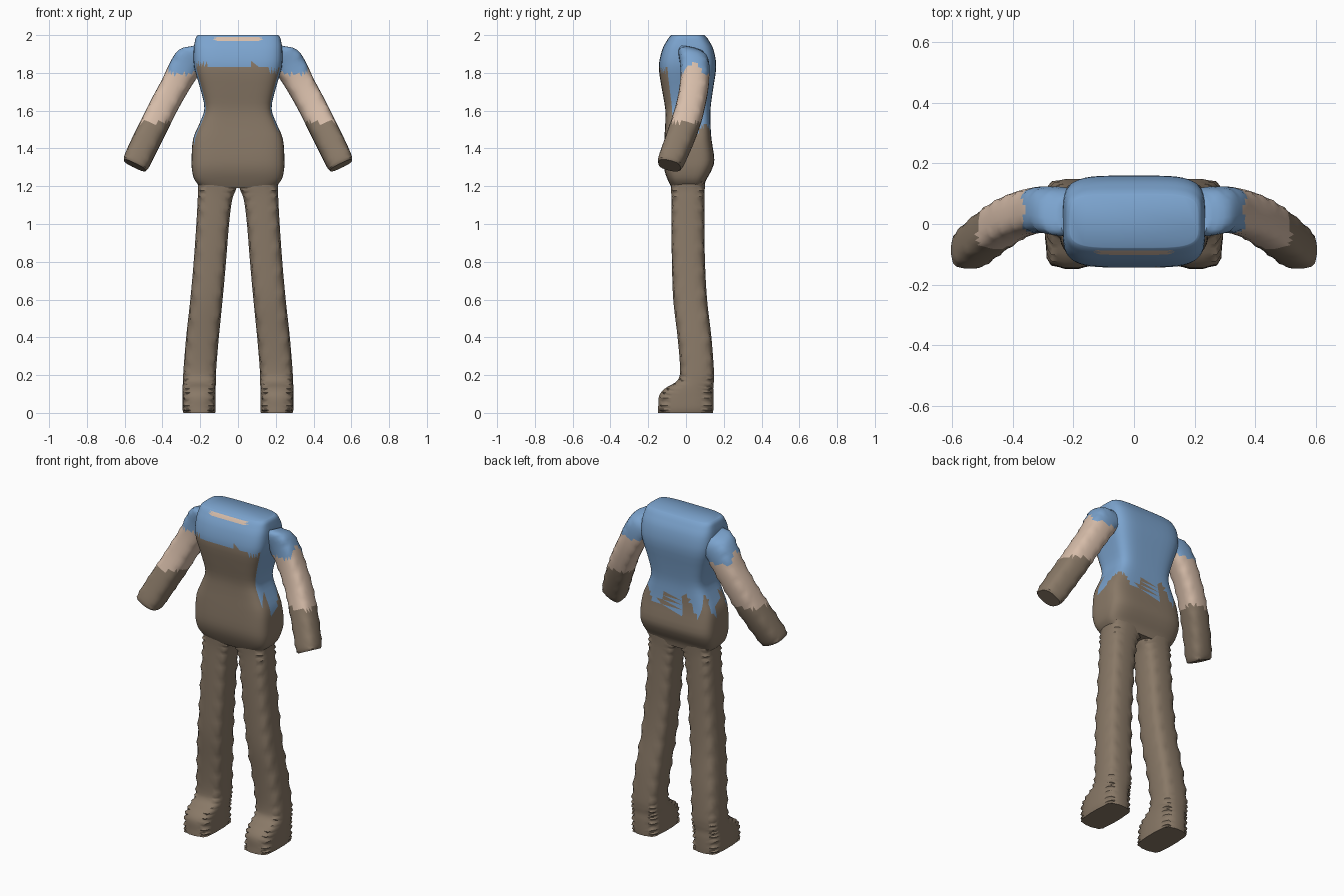
import bpy, bmesh, math
from mathutils import Vector

cube = bpy.data.objects.get("Cube")
if cube:
    bpy.data.objects.remove(cube)


def material(name, rgb):
    m = bpy.data.materials.new(name)
    m.use_nodes = True
    m.diffuse_color = (*rgb, 1)
    m.node_tree.nodes["Principled BSDF"].inputs["Base Color"].default_value = (*rgb, 1)
    return m


BROWN, BLUE, SKIN = range(3)
MATS = [material("brown cloth", (0.25, 0.19, 0.135)),
        material("blue shirt", (0.20, 0.37, 0.62)),
        material("skin", (0.68, 0.51, 0.40))]


def resample(keys, steps):
    """Smooth sections running through the key sections."""
    out = []
    for i in range(len(keys) - 1):
        a, b = keys[max(i - 1, 0)], keys[i]
        c, d = keys[i + 1], keys[min(i + 2, len(keys) - 1)]
        for s in range(steps):
            t = s / steps
            out.append([q + 0.5 * t * (r - p + t * (2 * p - 5 * q + 4 * r - w
                        + t * (3 * (q - r) + w - p)))
                        for p, q, r, w in zip(a, b, c, d)])
    return out + [keys[-1]]


def loft(name, keys, steps, sides, power, rule, u=(1, 0, 0), v=(0, 1, 0),
         spike=0, mirror=False):
    """Skin rounded-box sections given as x, y, z, half width, half depth."""
    u, v = Vector(u), Vector(v)
    bm = bmesh.new()
    rings = []
    for k, (x, y, z, hx, hy) in enumerate(resample(keys, steps)):
        ring = []
        for i in range(sides):
            a = math.tau * (i + 0.5) / sides
            c, s = math.cos(a), math.sin(a)
            px = math.copysign(abs(c) ** (2 / power), c)
            py = math.copysign(abs(s) ** (2 / power), s)
            # pinched corners on every third ring
            grow = 1 + spike * (k % 3 == 0 and abs(abs(c) - abs(s)) < 0.3)
            ring.append(bm.verts.new(Vector((x, y, z)) + (u * px * hx + v * py * hy) * grow))
        rings.append(ring)
    for lo, hi in zip(rings, rings[1:]):
        for i in range(sides):
            j = (i + 1) % sides
            bm.faces.new((lo[i], lo[j], hi[j], hi[i]))
    bm.faces.new(rings[0])
    bm.faces.new(rings[-1])
    bmesh.ops.recalc_face_normals(bm, faces=bm.faces)
    bmesh.ops.triangulate(bm, faces=[f for f in bm.faces if len(f.verts) == 4])
    bm.normal_update()
    for f in bm.faces:
        f.material_index = rule(f.calc_center_median(), f.normal)
    mesh = bpy.data.meshes.new(name)
    bm.to_mesh(mesh)
    bm.free()
    for m in MATS:
        mesh.materials.append(m)
    names = [("left_" + name, 1), ("right_" + name, -1)] if mirror else [(name, 1)]
    for label, side in names:
        data = mesh if side > 0 else mesh.copy()
        if side < 0:
            for vert in data.vertices:
                vert.co.x *= -1
            data.flip_normals()
        ob = bpy.data.objects.new(label, data)
        bpy.context.collection.objects.link(ob)
        bpy.ops.object.select_all(action="DESELECT")
        ob.select_set(True)
        bpy.context.view_layer.objects.active = ob
        bpy.ops.object.shade_smooth_by_angle(angle=math.radians(50))


# Colour rules: ragged hems and a bib front
def torso_colour(c, n):
    if n.y < -0.5:
        if 1.967 < c.z < 1.99 and abs(c.x) < 0.12:
            return SKIN
        return BLUE if c.z > 1.83 + 0.015 * math.sin(25 * c.x) else BROWN
    hem = 1.49 + 0.06 * math.sin(45 * (c.x + c.y))
    return BLUE if c.z > hem else BROWN


def arm_colour(c, n):
    if c.z > 1.82 + 0.03 * math.sin(40 * c.y):
        return BLUE
    return SKIN if c.z > 1.54 else BROWN


def plain_brown(c, n):
    return BROWN


# Torso from crotch to neckline
loft("torso", [
    (0, 0.01, 1.19, 0.19, 0.085),
    (0, 0.005, 1.23, 0.228, 0.10),
    (0, 0.01, 1.28, 0.243, 0.123),
    (0, 0.015, 1.34, 0.246, 0.135),
    (0, 0.01, 1.45, 0.238, 0.125),
    (0, 0.01, 1.53, 0.205, 0.12),
    (0, 0.01, 1.61, 0.178, 0.12),
    (0, 0.008, 1.71, 0.198, 0.135),
    (0, 0.008, 1.83, 0.232, 0.152),
    (0, 0.01, 1.92, 0.235, 0.137),
    (0, 0.01, 1.97, 0.228, 0.112),
    (0, 0.01, 1.99, 0.222, 0.098),
    (0, 0.01, 2.0, 0.212, 0.088),
], 3, 48, 4.5, torso_colour)

# Legs with boots, sole upward
loft("leg", [
    (0.205, -0.003, 0.0, 0.085, 0.147),
    (0.207, -0.001, 0.03, 0.088, 0.147),
    (0.207, 0.002, 0.09, 0.088, 0.145),
    (0.206, 0.017, 0.13, 0.088, 0.128),
    (0.204, 0.05, 0.17, 0.088, 0.098),
    (0.202, 0.058, 0.23, 0.087, 0.09),
    (0.188, 0.045, 0.4, 0.087, 0.09),
    (0.167, 0.022, 0.6, 0.086, 0.09),
    (0.149, 0.013, 0.8, 0.086, 0.088),
    (0.134, 0.01, 1.0, 0.087, 0.088),
    (0.122, 0.01, 1.13, 0.092, 0.088),
    (0.11, 0.01, 1.19, 0.102, 0.09),
    (0.11, 0.01, 1.26, 0.11, 0.095),
], 5, 24, 2.9, plain_brown, spike=0.08, mirror=True)

# Arms from shoulder to hand
loft("arm", [
    (0.17, 0.03, 1.90, 0.085, 0.075),
    (0.235, 0.04, 1.88, 0.088, 0.082),
    (0.285, 0.047, 1.82, 0.082, 0.08),
    (0.335, 0.043, 1.73, 0.075, 0.077),
    (0.39, 0.025, 1.63, 0.074, 0.076),
    (0.435, 0.0, 1.54, 0.074, 0.077),
    (0.49, -0.04, 1.43, 0.074, 0.075),
    (0.535, -0.078, 1.335, 0.072, 0.07),
    (0.547, -0.088, 1.31, 0.064, 0.06),
], 4, 24, 2.6, arm_colour, u=(0.9, 0, 0.43), v=(0, 0.97, -0.22),
    spike=0.05, mirror=True)
